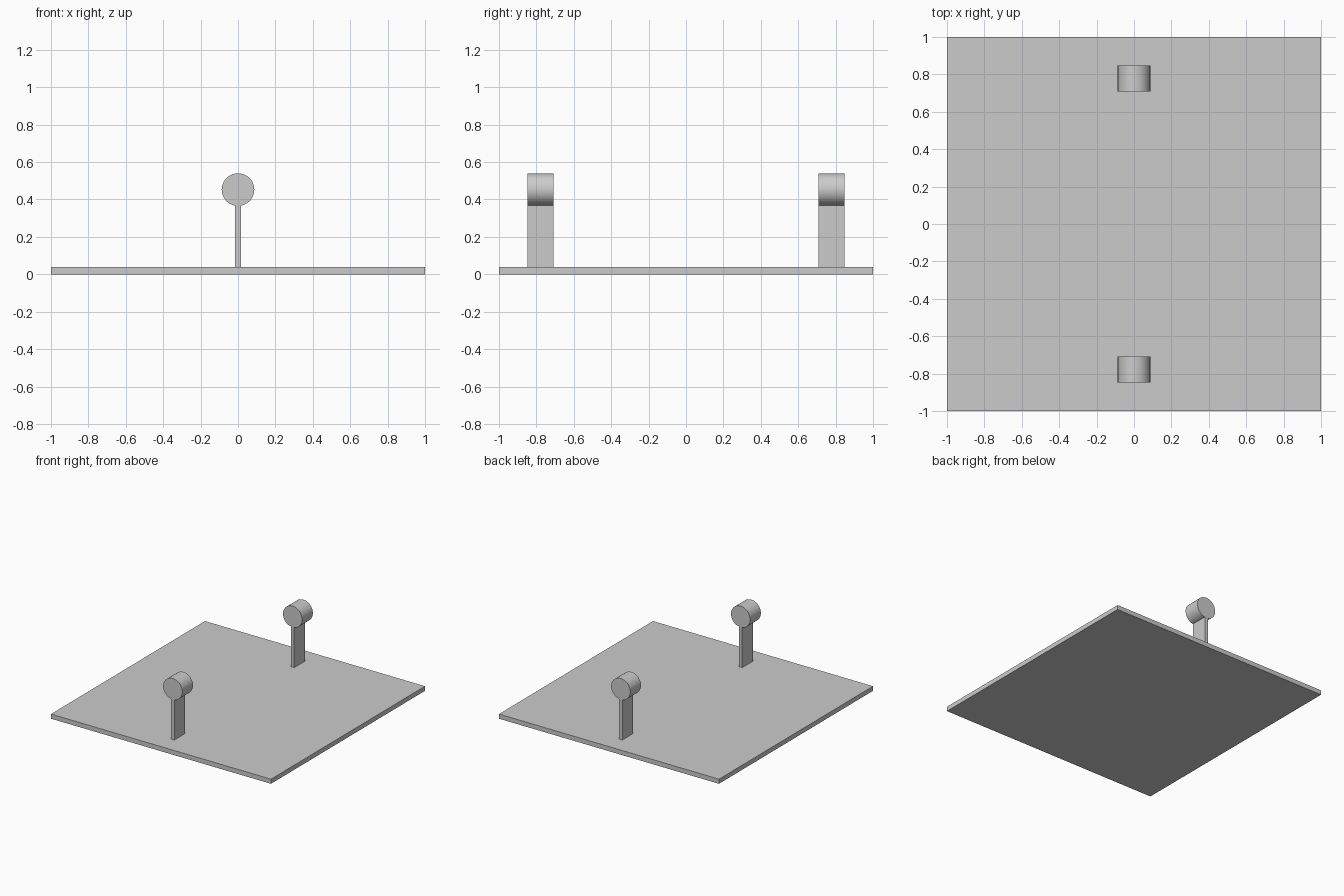
import bpy, math

if "Cube" in bpy.data.objects:
    bpy.data.objects.remove(bpy.data.objects["Cube"])

BASE_H = 0.038
R, DISC_Z = 0.087, 0.453
DEPTH, Y = 0.139, 0.778


def box(name, size, loc):
    bpy.ops.mesh.primitive_cube_add(size=1, location=loc)
    ob = bpy.context.object
    ob.name = name
    ob.scale = size
    bpy.ops.object.transform_apply(location=False, rotation=False, scale=True)
    return ob


# Square base plate
box("base_plate", (2, 2, BASE_H), (0, 0, BASE_H / 2))

# Two matching posts, each topped by a round drum lying along y
for side, s in (("front", -1), ("back", 1)):
    top = DISC_Z - R + 0.002
    box(side + "_post", (0.03, DEPTH, top - BASE_H), (0, s * Y, (top + BASE_H) / 2))
    bpy.ops.mesh.primitive_cylinder_add(vertices=64, radius=R, depth=DEPTH,
                                        location=(0, s * Y, DISC_Z),
                                        rotation=(math.pi / 2, 0, 0))
    bpy.context.object.name = side + "_drum"
    bpy.ops.object.shade_smooth_by_angle(angle=math.radians(30))
